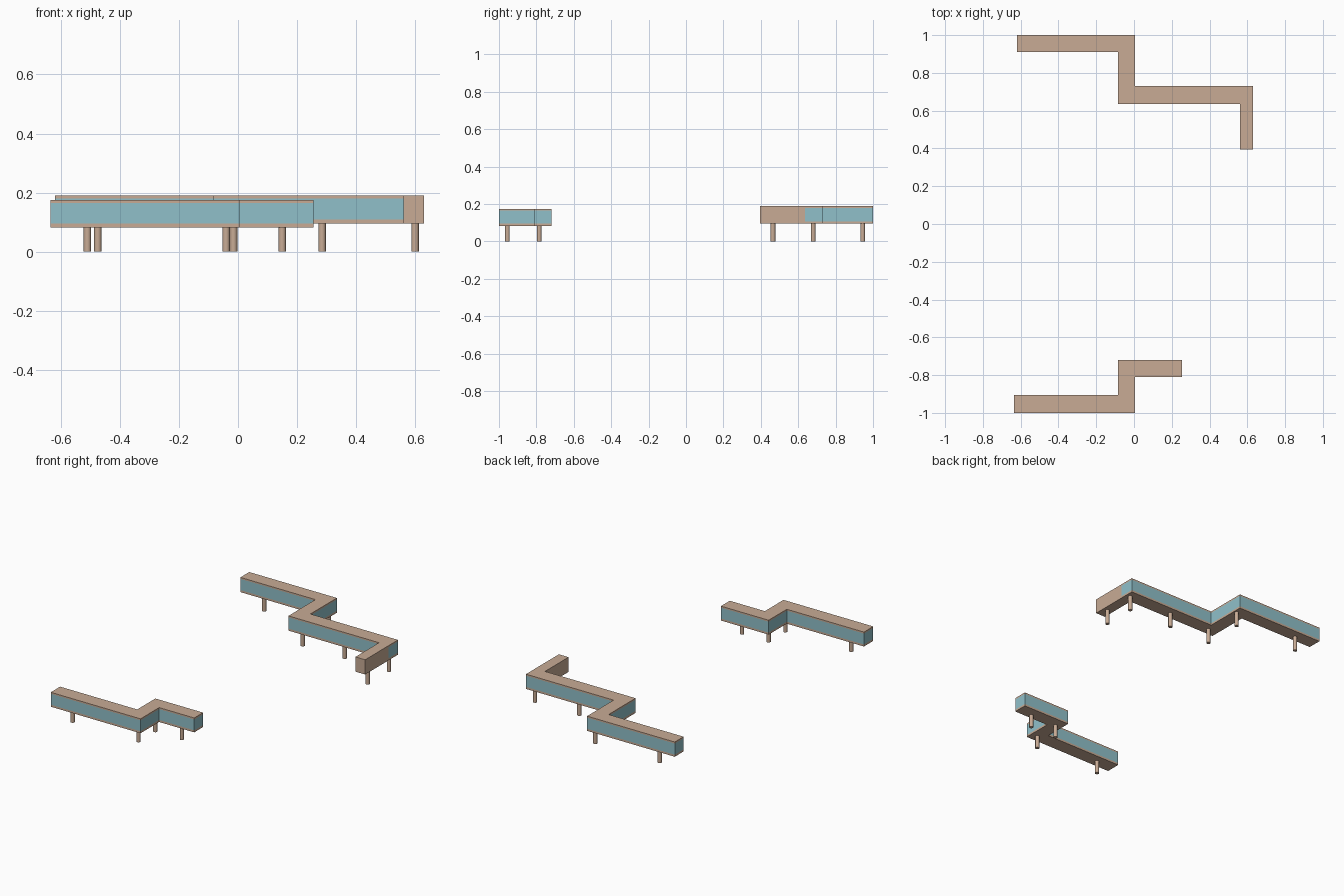
import bpy, bmesh
from mathutils import Matrix

if "Cube" in bpy.data.objects:
    bpy.data.objects.remove(bpy.data.objects["Cube"])

def material(name, rgb):
    m = bpy.data.materials.new(name)
    m.diffuse_color = (*rgb, 1)
    m.use_nodes = True
    m.node_tree.nodes["Principled BSDF"].inputs["Base Color"].default_value = m.diffuse_color
    return m

TAN = material("tan panel", (0.58, 0.41, 0.30))
GLASS = material("teal glazing", (0.28, 0.53, 0.59))

def add_object(name, bm, mat):
    me = bpy.data.meshes.new(name)
    bmesh.ops.recalc_face_normals(bm, faces=bm.faces)
    bm.to_mesh(me)
    bm.free()
    me.materials.append(mat)
    ob = bpy.data.objects.new(name, me)
    bpy.context.collection.objects.link(ob)
    return ob

def prism(name, outline, z0, z1, mat):
    """Extrude a plan outline from z0 to z1."""
    bm = bmesh.new()
    face = bm.faces.new([bm.verts.new((x, y, z0)) for x, y in outline])
    ext = bmesh.ops.extrude_face_region(bm, geom=[face], use_keep_orig=True)
    top = [v for v in ext["geom"] if isinstance(v, bmesh.types.BMVert)]
    bmesh.ops.translate(bm, verts=top, vec=(0, 0, z1 - z0))
    return add_object(name, bm, mat)

def column(name, x, y, height):
    bm = bmesh.new()
    bmesh.ops.create_cone(bm, cap_ends=True, segments=16, radius1=0.0125, radius2=0.0125,
                          depth=height, matrix=Matrix.Translation((x, y, height / 2)))
    ob = add_object(name, bm, TAN)
    for p in ob.data.polygons:
        p.use_smooth = len(p.vertices) == 4

def building(name, outline, z0, z1, columns):
    """Floor slab, glazed wall band, roof slab and supporting columns."""
    floor_top, roof_bottom = z0 + 0.013, z1 - 0.010
    prism(name + "_floor", outline, z0, floor_top, TAN)
    prism(name + "_glazing", outline, floor_top, roof_bottom, GLASS)
    prism(name + "_roof", outline, roof_bottom, z1, TAN)
    for i, (x, y) in enumerate(columns):
        column(f"{name}_column_{i + 1}", x, y, z0 + 0.002)

# Rear stepped walkway
building("rear_walkway",
         [(-0.62, 0.91), (-0.085, 0.91), (-0.085, 0.635), (0.63, 0.635),
          (0.63, 0.73), (0.005, 0.73), (0.005, 1.0), (-0.62, 1.0)],
         0.095, 0.19,
         [(-0.475, 0.945), (-0.015, 0.945), (-0.015, 0.68),
          (0.285, 0.68), (0.60, 0.68), (0.60, 0.465)])

# Solid end wing of the rear walkway
prism("rear_end_wing", [(0.561, 0.395), (0.63, 0.395), (0.63, 0.635), (0.561, 0.635)],
      0.095, 0.19, TAN)

# Front stepped walkway
building("front_walkway",
         [(-0.635, -1.0), (0.005, -1.0), (0.005, -0.81), (0.255, -0.81),
          (0.255, -0.72), (-0.085, -0.72), (-0.085, -0.905), (-0.635, -0.905)],
         0.082, 0.175,
         [(-0.51, -0.955), (-0.04, -0.955), (-0.04, -0.785), (0.15, -0.785)])
